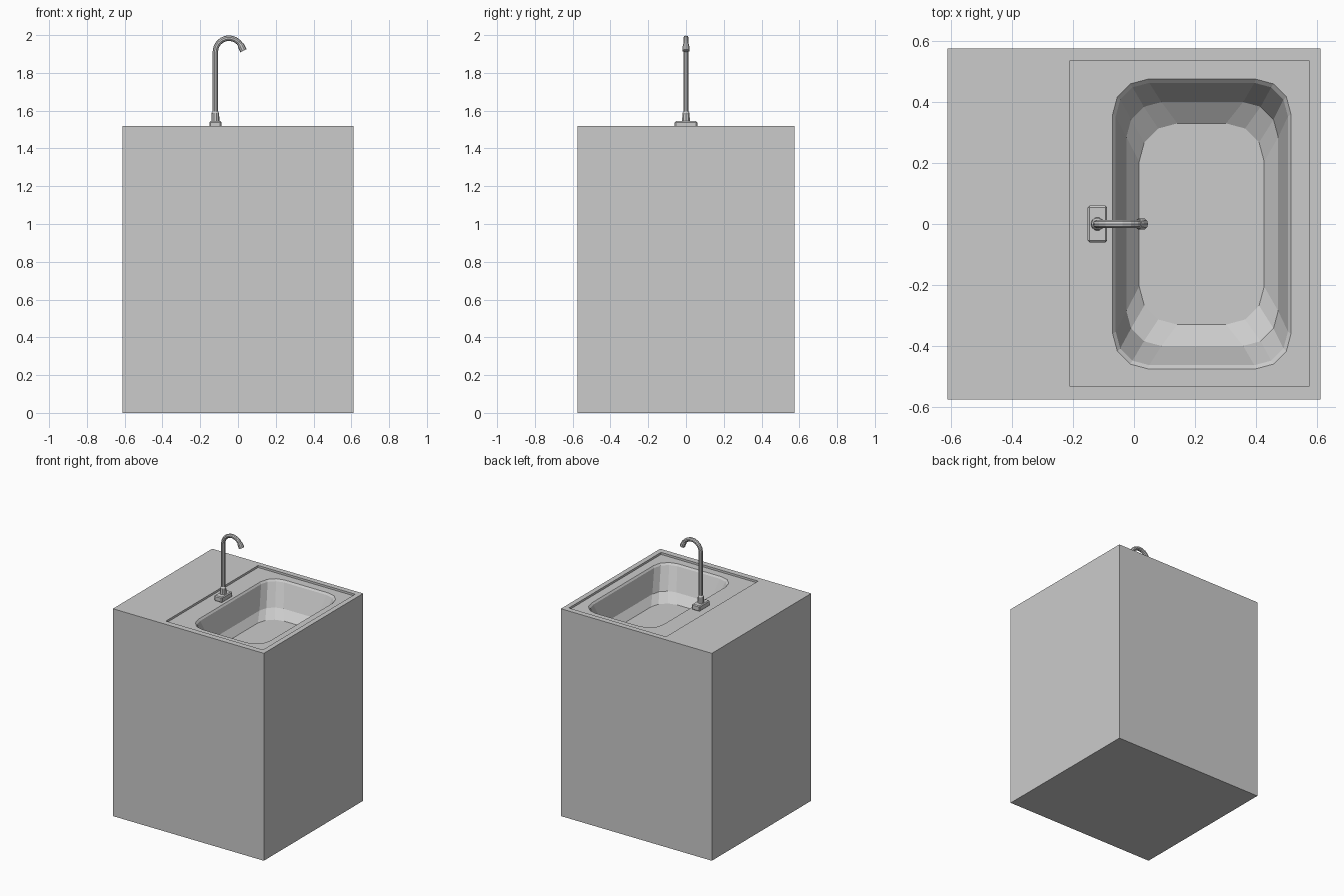
import bpy, bmesh
from math import sin, cos, pi, radians

if "Cube" in bpy.data.objects:
    bpy.data.objects.remove(bpy.data.objects["Cube"])

TOP, PLATE = 1.52, 1.505      # counter height, recessed sink deck height
RECESS = (-0.212, 0.575, -0.532, 0.535)


def finish(bm, name):
    me = bpy.data.meshes.new(name)
    bm.to_mesh(me)
    bm.free()
    ob = bpy.data.objects.new(name, me)
    bpy.context.collection.objects.link(ob)
    return ob


def loft(bm, rings, cap_start=True, cap_end=True):
    """Join successive closed rings of points with quads."""
    loops = [[bm.verts.new(p) for p in r] for r in rings]
    n = len(loops[0])
    for a, b in zip(loops, loops[1:]):
        for i in range(n):
            j = (i + 1) % n
            bm.faces.new((a[i], a[j], b[j], b[i]))
    if cap_start:
        bm.faces.new(loops[0][::-1])
    if cap_end:
        bm.faces.new(loops[-1])
    return loops


def rect(x0, x1, y0, y1, z):
    return [(x0, y0, z), (x1, y0, z), (x1, y1, z), (x0, y1, z)]


def rounded(x0, x1, hy, r, z, seg=3):
    """Rounded rectangle ring, counter-clockwise, centred on y = 0."""
    corners = [(x1 - r, hy - r), (x0 + r, hy - r), (x0 + r, r - hy), (x1 - r, r - hy)]
    return [(cx + r * cos(a), cy + r * sin(a), z)
            for q, (cx, cy) in enumerate(corners)
            for a in [(q + k / seg) * pi / 2 for k in range(seg + 1)]]


# Cabinet block with a shallow recess in its top
bm = bmesh.new()
outer = (-0.612, 0.612, -0.575, 0.575)
loft(bm, [rect(*outer, 0), rect(*outer, TOP), rect(*RECESS, TOP), rect(*RECESS, PLATE)],
     cap_end=False)
finish(bm, "cabinet")

# Sink: faceted basin plus the flat deck around it
bm = bmesh.new()
loops = loft(bm, [rounded(-0.07, 0.515, 0.475, 0.115, PLATE),
                  rounded(-0.06, 0.505, 0.463, 0.11, PLATE - 0.012),
                  rounded(-0.025, 0.473, 0.40, 0.115, PLATE - 0.17),
                  rounded(0.017, 0.427, 0.33, 0.125, PLATE - 0.22)], cap_start=False)
border = [bm.verts.new(p) for p in rect(*RECESS, PLATE)]
edges = []
for loop in (loops[0], border):
    for i, v in enumerate(loop):
        w = loop[(i + 1) % len(loop)]
        edges.append(bm.edges.get((v, w)) or bm.edges.new((v, w)))
bmesh.ops.triangle_fill(bm, use_beauty=True, edges=edges, normal=(0, 0, 1))
for f in bm.faces:
    f.normal_update()
    if f.normal.z < 0:
        f.normal_flip()
finish(bm, "sink_basin")

# Faucet base plate
FX = -0.12
bm = bmesh.new()
bmesh.ops.create_cube(bm, size=1)
for v in bm.verts:
    v.co = (FX + v.co.x * 0.064, v.co.y * 0.12, 1.524 + v.co.z * 0.04)
base = finish(bm, "faucet_base")
bev = base.modifiers.new("bevel", "BEVEL")
bev.width, bev.segments = 0.006, 1


def tube(name, path, sides=10):
    """Sweep in the xz plane; path items are (x, z, tilt, radius)."""
    bm = bmesh.new()
    loft(bm, [[(x + r * cos(2 * pi * i / sides) * cos(t), r * sin(2 * pi * i / sides),
                z - r * cos(2 * pi * i / sides) * sin(t)) for i in range(sides)]
              for x, z, t, r in path])
    return finish(bm, name)


# Collar, gooseneck spout and nozzle
tube("faucet_collar", [(FX, 1.535, 0, 0.022), (FX, 1.588, 0, 0.020), (FX, 1.597, 0, 0.014)])
R, CZ, END = 0.072, 1.912, radians(155)
arc = [k * END / 8 for k in range(9)]
tube("faucet_spout", [(FX, 1.58, 0, 0.0145)] +
     [(FX + R - R * cos(a), CZ + R * sin(a), a, 0.0145) for a in arc])
ex, ez = FX + R - R * cos(END), CZ + R * sin(END)
tube("faucet_nozzle", [(ex + d * sin(END), ez + d * cos(END), END, r)
                       for d, r in ((-0.012, 0.015), (0, 0.018), (0.028, 0.019))])
